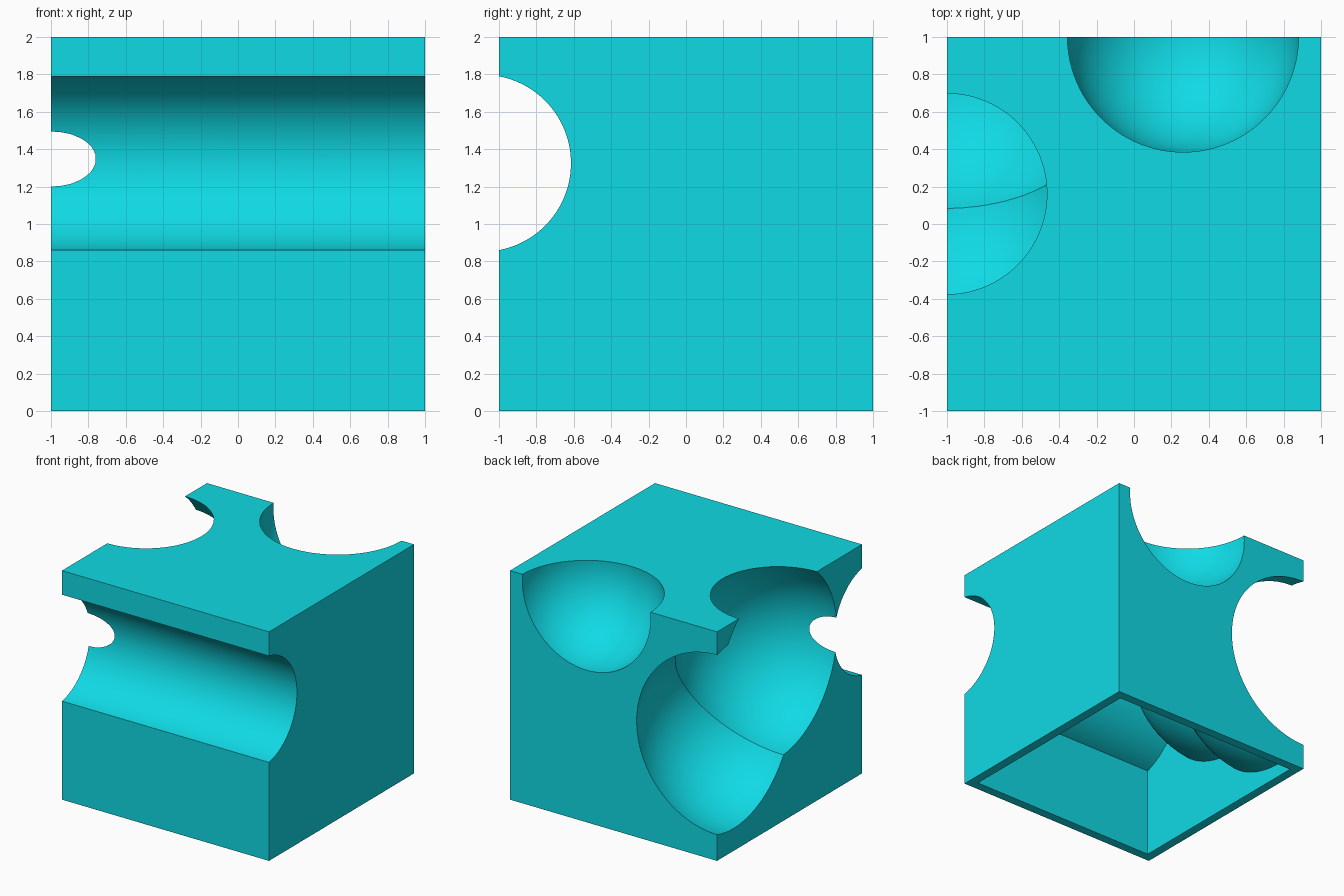
import bpy
from math import pi, radians

if "Cube" in bpy.data.objects:
    bpy.data.objects.remove(bpy.data.objects["Cube"])

WALL = 0.08
SCOOPS = [  # centre, radius of the ball-shaped scoops
    ((0.262, 1.002, 1.948), 0.62),
    ((-1.008, 0.773, 1.013), 0.817),
    ((-1.002, 0.161, 1.387), 0.815),
]
GROOVE = ((0, -1.088, 1.325), 0.473)


def box(name, half, z0, z1):
    bpy.ops.mesh.primitive_cube_add(size=1, location=(0, 0, (z0 + z1) / 2))
    ob = bpy.context.object
    ob.name = name
    ob.scale = (2 * half, 2 * half, z1 - z0)
    bpy.ops.object.transform_apply(location=True, rotation=True, scale=True)
    return ob


def subtract(target, cutter):
    mod = target.modifiers.new("cut", 'BOOLEAN')
    mod.operation = 'DIFFERENCE'
    mod.solver = 'EXACT'
    mod.object = cutter
    bpy.context.view_layer.objects.active = target
    bpy.ops.object.modifier_apply(modifier=mod.name)
    bpy.data.objects.remove(cutter)


def carve(target, grow):
    # front groove along x
    loc, r = GROOVE
    bpy.ops.mesh.primitive_cylinder_add(vertices=128, radius=r + grow, depth=3,
                                        location=loc, rotation=(0, pi / 2, 0))
    bpy.context.object.hide_render = True
    subtract(target, bpy.context.object)
    # ball scoops
    for loc, r in SCOOPS:
        bpy.ops.mesh.primitive_uv_sphere_add(segments=96, ring_count=48,
                                             radius=r + grow, location=loc,
                                             rotation=(0.013, 0.017, 0.011))
        bpy.context.object.hide_render = True
        subtract(target, bpy.context.object)


# outer block
block = box("carved_block", 1, 0, 2)
carve(block, 0)

# hollow inside, open at the bottom, following the carved walls
cavity = box("cavity", 1 - WALL, -0.5, 2 - WALL)
cavity.hide_render = True
carve(cavity, WALL)
subtract(block, cavity)

# smooth curved faces, sharp edges
bpy.ops.object.select_all(action='DESELECT')
block.select_set(True)
bpy.context.view_layer.objects.active = block
bpy.ops.object.shade_smooth_by_angle(angle=radians(20))

# cyan plastic
mat = bpy.data.materials.new("cyan")
mat.diffuse_color = (0.005, 0.7, 0.78, 1)
mat.use_nodes = True
mat.node_tree.nodes["Principled BSDF"].inputs["Base Color"].default_value = mat.diffuse_color
block.data.materials.clear()
block.data.materials.append(mat)
